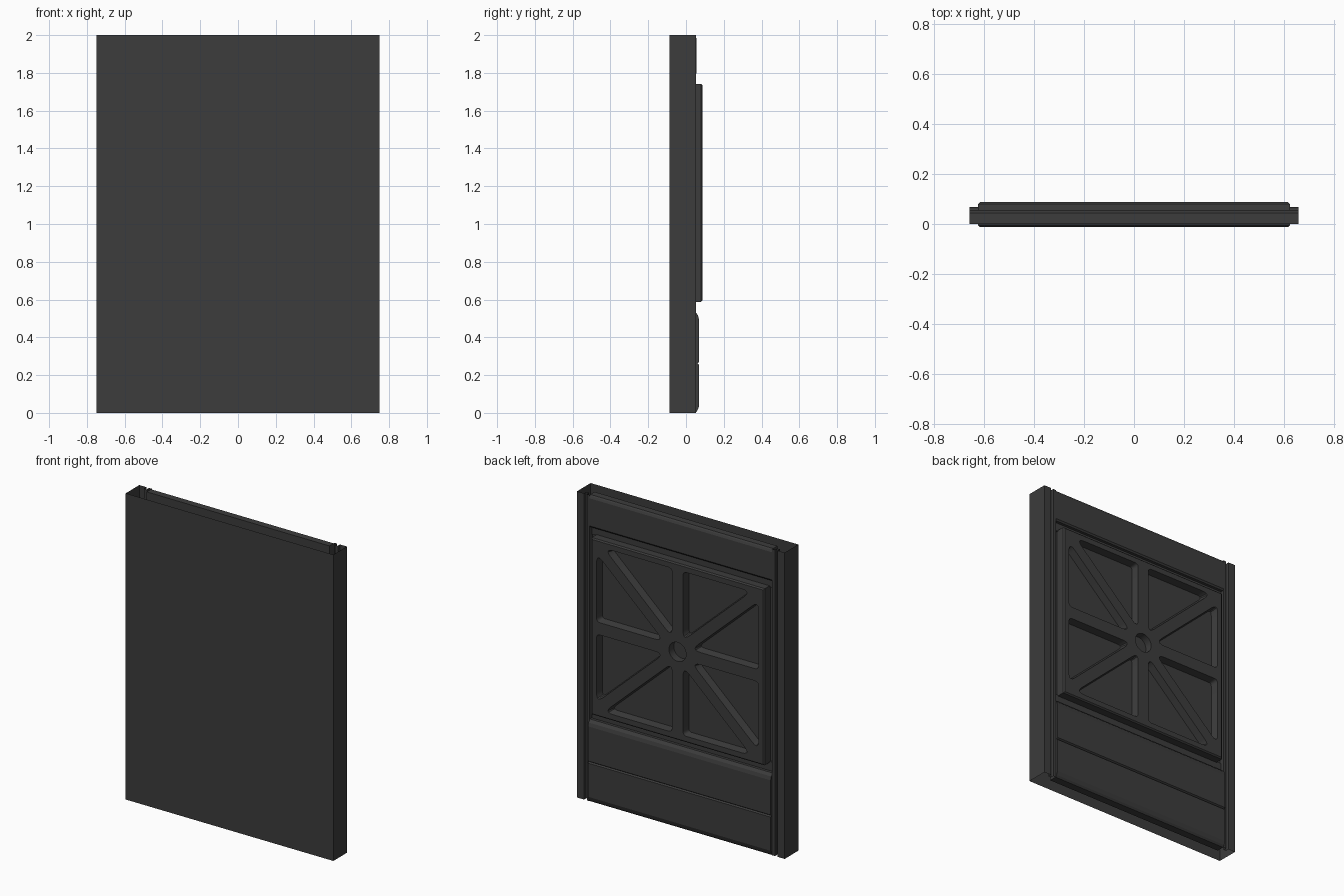
import bpy, bmesh, math
from mathutils import Vector

if "Cube" in bpy.data.objects:
    bpy.data.objects.remove(bpy.data.objects["Cube"])

dark = bpy.data.materials.new("dark_grey")
dark.diffuse_color = (0.045, 0.045, 0.045, 1)
dark.use_nodes = True
dark.node_tree.nodes["Principled BSDF"].inputs["Base Color"].default_value = dark.diffuse_color


def finish(name, bm, normals=True):
    if normals:
        bmesh.ops.recalc_face_normals(bm, faces=bm.faces)
    me = bpy.data.meshes.new(name)
    bm.to_mesh(me)
    bm.free()
    me.materials.append(dark)
    ob = bpy.data.objects.new(name, me)
    bpy.context.collection.objects.link(ob)
    return ob


def sweep(name, pts, place, a, b, solid=True):
    """Extrude a profile from a to b; place(p, t) gives the 3D point."""
    bm = bmesh.new()
    A = [bm.verts.new(place(p, a)) for p in pts]
    B = [bm.verts.new(place(p, b)) for p in pts]
    n = len(pts)
    for i in range(n if solid else n - 1):
        j = (i + 1) % n
        bm.faces.new((A[i], A[j], B[j], B[i]))
    if solid:
        bm.faces.new(A)
        bm.faces.new(B)
    return finish(name, bm, solid)


def along_x(p, t):      # profile is (y, z)
    return (t, p[0], p[1])


def along_z(p, t):      # profile is (x, y)
    return (p[0], p[1], t)


# Folded outer sheet: front skin, side walls, rear flanges, grooves and posts
half = [(0.75, -0.0875), (0.75, 0.053), (0.70, 0.053), (0.70, 0.03),
        (0.68, 0.03), (0.68, 0.053), (0.66, 0.053), (0.66, 0.0)]
outline = [(-x, y) for x, y in reversed(half)] + half
sweep("outer_skin", outline, along_z, 0, 2, solid=False)

# Upper rear rail with recessed strip below it
sweep("upper_rail", [(0, 1.735), (0.03, 1.735), (0.03, 1.79), (0.048, 1.79), (0.056, 1.80),
                     (0.056, 1.98), (0.050, 1.993), (0.044, 2.0), (0, 2.0)],
      along_x, -0.66, 0.66)

# Lower rear panel: two planks with a groove, recessed strip above
sweep("lower_panel", [(0, 0), (0.05, 0), (0.06, 0.012), (0.069, 0.035), (0.069, 0.255),
                      (0.060, 0.262), (0.069, 0.269), (0.069, 0.495), (0.063, 0.518),
                      (0.048, 0.535), (0.03, 0.535), (0.03, 0.595), (0, 0.595)],
      along_x, -0.66, 0.66)

# Side strips beside the raised panel
for side, s in (("left", -1), ("right", 1)):
    sweep(side + "_strip", [(s * 0.62, 0), (s * 0.66, 0), (s * 0.66, 0.02), (s * 0.62, 0.02)],
          along_z, 0.595, 1.735)

# Raised ribbed panel
CZ, HX, HZ, RIB = 1.165, 0.585, 0.535, 0.04


def fillet(pts, r, steps=5):
    out = []
    for i, p in enumerate(pts):
        u = (pts[i - 1] - p).normalized()
        v = (pts[(i + 1) % len(pts)] - p).normalized()
        t = r / math.tan(u.angle(v) / 2)
        a, b = p + u * t, p + v * t
        for k in range(steps + 1):
            f = k / steps
            out.append(a * (1 - f) ** 2 + p * 2 * f * (1 - f) + b * f * f)
    return out


def pocket(inset, swap, sx, sz):
    h, k = (HZ, HX) if swap else (HX, HZ)
    L, w = math.hypot(h, k), 0.036 + inset
    u0, v1 = RIB + inset, k - inset
    tri = [Vector((u0, v1)), Vector(((h * v1 - L * w) / k, v1)),
           Vector((u0, (L * w + k * u0) / h))]
    pts = fillet(tri, 0.027 - inset)
    return [(sx * (p.y if swap else p.x), sz * (p.x if swap else p.y)) for p in pts]


def rect(hx, hz):
    return [(-hx, -hz), (hx, -hz), (hx, hz), (-hx, hz)]


def circle(r, n=32):
    return [(r * math.cos(2 * math.pi * i / n), r * math.sin(2 * math.pi * i / n))
            for i in range(n)]


bm = bmesh.new()
rim_edges = []


def stack(levels):
    """Join loops at successive depths and cap the last one."""
    rings = [[bm.verts.new((x, y, CZ + z)) for x, z in loop] for loop, y in levels]
    n = len(rings[0])
    for A, B in zip(rings, rings[1:]):
        for i in range(n):
            j = (i + 1) % n
            bm.faces.new((A[i], A[j], B[j], B[i]))
    bm.faces.new(rings[-1])
    rim_edges.extend(bm.edges.get((rings[0][i], rings[0][i - 1])) for i in range(n))


TOP, FLOOR = 0.0875, 0.038
stack([(rect(0.617, 0.569), TOP), (rect(0.625, 0.577), TOP - 0.008),
       (rect(0.625, 0.577), -0.005), (rect(0.618, 0.570), -0.012)])
for swap in (False, True):
    for sx in (-1, 1):
        for sz in (-1, 1):
            stack([(pocket(0, swap, sx, sz), TOP), (pocket(0.008, swap, sx, sz), FLOOR)])
stack([(circle(0.062), TOP), (circle(0.062), FLOOR)])
bmesh.ops.triangle_fill(bm, use_beauty=True, use_dissolve=False, edges=rim_edges,
                        normal=(0, 1, 0))
panel = finish("ribbed_panel", bm)

# Smooth the rounded pocket walls only
bpy.ops.object.select_all(action='DESELECT')
panel.select_set(True)
bpy.context.view_layer.objects.active = panel
bpy.ops.object.shade_smooth_by_angle(angle=math.radians(35))
